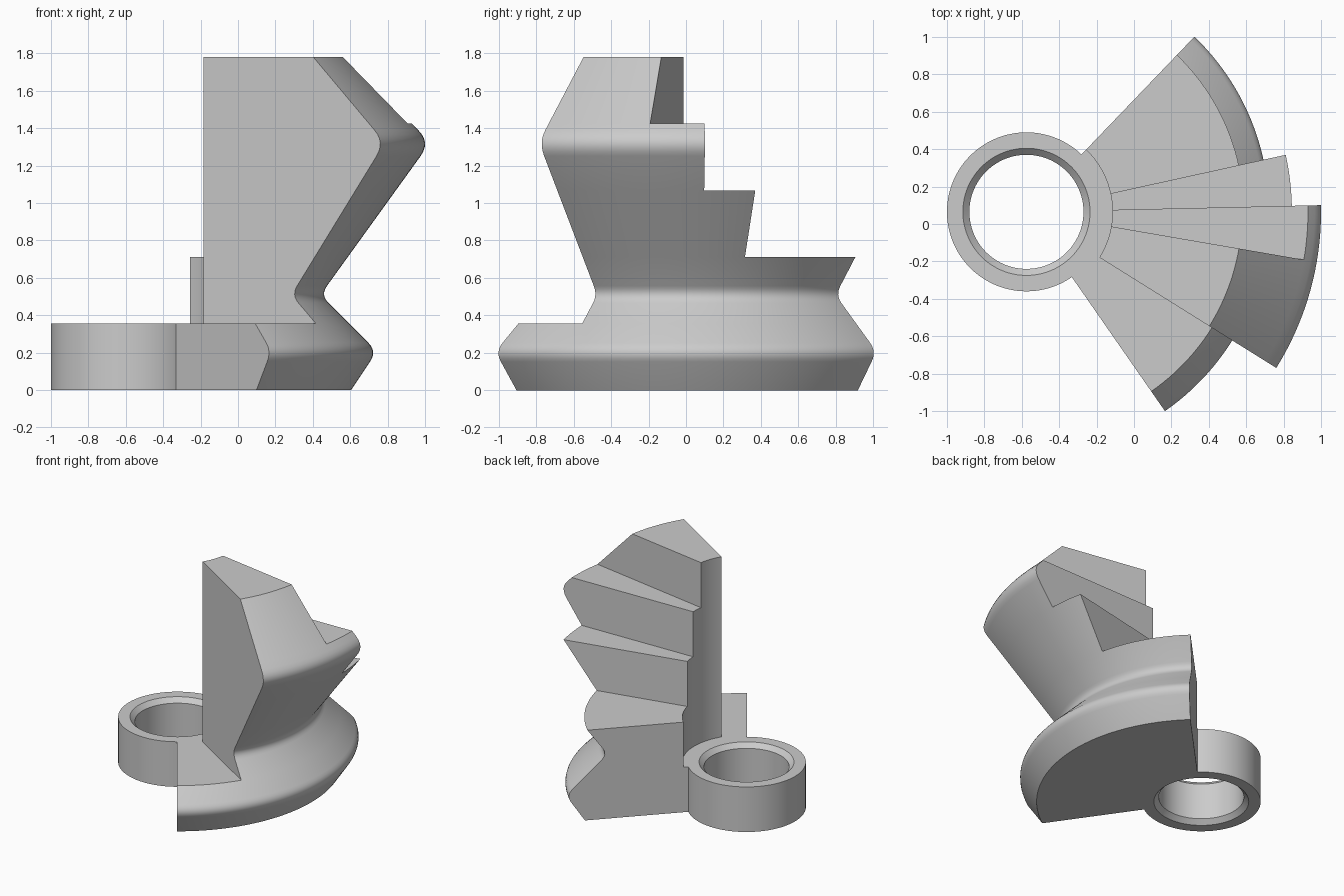
import bpy, bmesh
from math import radians, cos, sin, ceil
from mathutils import Vector

cube = bpy.data.objects.get("Cube")
if cube:
    bpy.data.objects.remove(cube, do_unlink=True)

AXIS = Vector((-0.575, 0.065, 0))      # shared axis of ring and steps
STEP = 0.356
TOP = 5 * STEP

grey = bpy.data.materials.new("light_grey")
grey.use_nodes = True
grey.diffuse_color = (0.6, 0.6, 0.6, 1)
grey.node_tree.nodes["Principled BSDF"].inputs["Base Color"].default_value = (0.6, 0.6, 0.6, 1)


def place(p, angle):
    a = radians(angle)
    return AXIS + Vector((p[0] * cos(a), p[0] * sin(a), p[1]))


def sweep(bm, loop, a0, a1, step=2.0):
    """Sweep a closed (radius, height) loop around the axis."""
    n = ceil((a1 - a0) / step)
    rows = [[bm.verts.new(place(p, a0 + (a1 - a0) * i / n)) for p in loop]
            for i in range(n + 1)]
    for r, s in zip(rows, rows[1:]):
        for k in range(len(loop)):
            j = (k + 1) % len(loop)
            bm.faces.new((r[k], r[j], s[j], s[k]))


def finish(bm, name):
    bmesh.ops.remove_doubles(bm, verts=bm.verts, dist=0.0002)
    bmesh.ops.recalc_face_normals(bm, faces=bm.faces)
    mesh = bpy.data.meshes.new(name)
    bm.to_mesh(mesh)
    bm.free()
    mesh.materials.append(grey)
    ob = bpy.data.objects.new(name, mesh)
    bpy.context.collection.objects.link(ob)
    bpy.ops.object.select_all(action='DESELECT')
    ob.select_set(True)
    bpy.context.view_layer.objects.active = ob
    bpy.ops.object.shade_smooth_by_angle(angle=radians(25))


def rounded(before, corner, after, size, n=6):
    b, c, a = Vector(before), Vector(corner), Vector(after)
    p, q = c + (b - c).normalized() * size, c + (a - c).normalized() * size
    ts = [i / n for i in range(n + 1)]
    return [tuple(p * (1 - t) ** 2 + c * 2 * t * (1 - t) + q * t * t) for t in ts]


# Outer outline: bulge, waist, bulge, with rounded corners
corners = [(1.18, 0), (1.318, 0.207), (1.016, 0.509), (1.604, 1.324), (1.153, TOP)]
outer = [corners[0]]
for i, size in enumerate((0.065, 0.06, 0.09)):
    outer += rounded(*corners[i:i + 3], size)
outer.append(corners[-1])

# Add a point at every step height
for k in range(1, 5):
    z = k * STEP
    i = next(i for i, p in enumerate(outer) if p[1] > z)
    (r0, z0), (r1, z1) = outer[i - 1], outer[i]
    outer.insert(i, (r0 + (r1 - r0) * (z - z0) / (z1 - z0), z))

inner = [(0.42, 0), (0.42, STEP)] + [(0.46, k * STEP) for k in range(1, 6)]


def section(lo, hi):
    """Closed cross-section between two heights."""
    e = 1e-5
    ins = [p for p in inner if lo - e <= p[1] <= hi + e]
    if lo > 0:
        ins = [p for p in ins if p[0] > 0.43]
    elif hi < STEP + e:
        ins = [p for p in ins if p[0] < 0.43]
    outs = [p for p in outer if lo - e <= p[1] <= hi + e]
    return ins + outs[::-1]


# Stepped fan: sectors of different height with walls where the height changes
angles = [-55.2, -32, -9.8, 1.3, 12.4, 46.2]
levels = [0, 1, 5, 4, 3, 2, 0]
bm = bmesh.new()
for i, angle in enumerate(angles):
    lo, hi = sorted(levels[i:i + 2])
    wall = [bm.verts.new(place(p, angle)) for p in section(lo * STEP, hi * STEP)]
    bm.faces.new(wall)
    if i < 5:
        sweep(bm, section(0, levels[i + 1] * STEP), angle, angles[i + 1])
finish(bm, "stepped_fan")

# Mounting ring with chamfered bore
bm = bmesh.new()
c = 0.035
sweep(bm, [(0.425, 0), (0.425, STEP), (0.305 + c, STEP), (0.305, STEP - c),
           (0.305, c), (0.305 + c, 0)], 0, 360, 3)
finish(bm, "mounting_ring")
